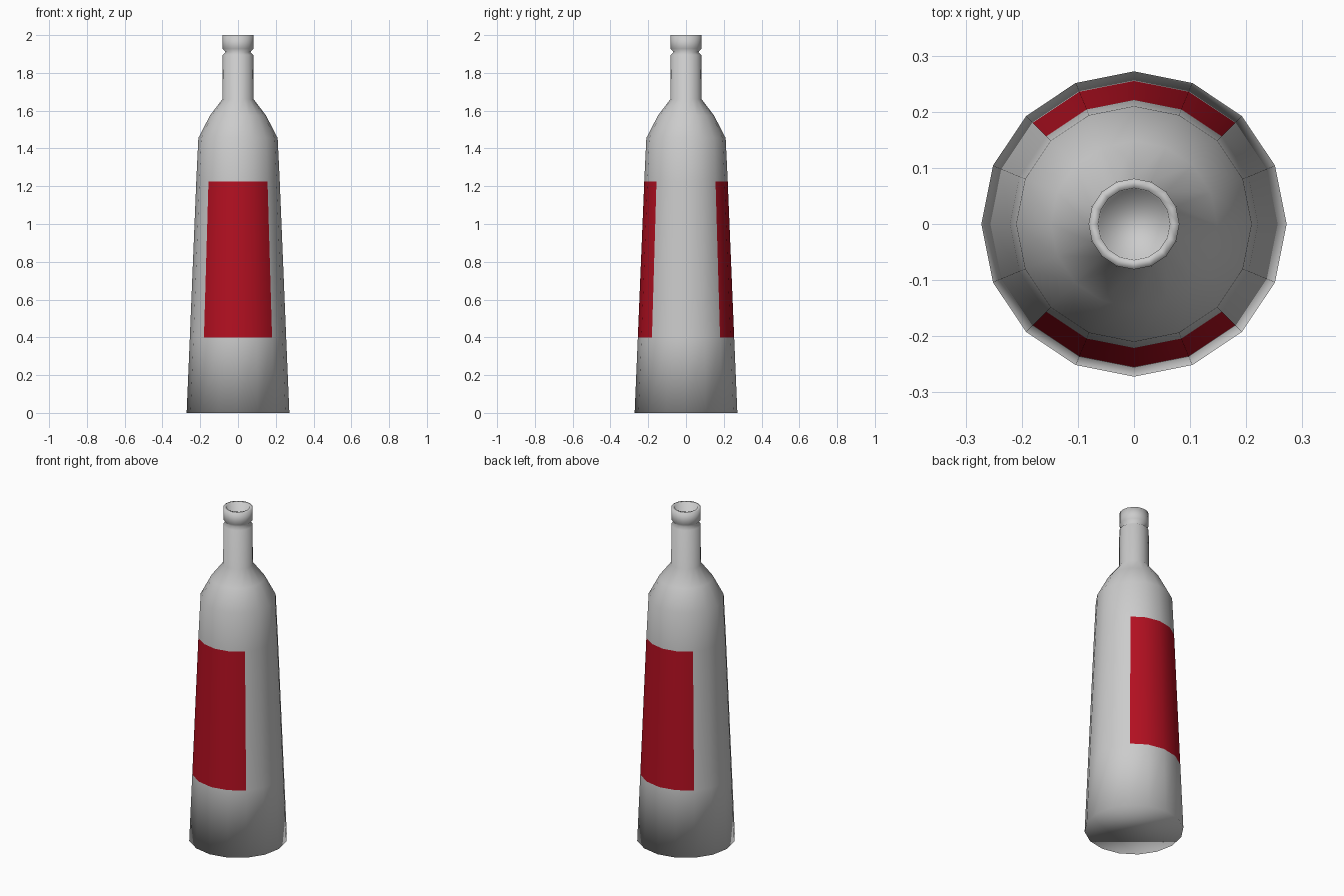
import bpy, bmesh, math

if "Cube" in bpy.data.objects:
    bpy.data.objects.remove(bpy.data.objects["Cube"])

SIDES = 16
# (radius, height) from the base up the outside, over the rim and down into the mouth
PROFILE = [(0.272, 0.0), (0.255, 0.40), (0.221, 1.225), (0.21, 1.455),
           (0.148, 1.575), (0.083, 1.66), (0.081, 1.895), (0.066, 1.91),
           (0.081, 1.928), (0.081, 2.0), (0.064, 2.0), (0.062, 1.92)]
LABEL_BAND = 1                                # profile segment holding the labels
LABEL_SIDES = {2, 3, 4, 5, 10, 11, 12, 13}    # back and front quarter turns


def ring(bm, radius, z):
    step = 2 * math.pi / SIDES
    return [bm.verts.new((radius * math.cos(i * step), radius * math.sin(i * step), z))
            for i in range(SIDES)]


# Bottle body, neck and lip as one lathed surface
bm = bmesh.new()
rings = [ring(bm, r, z) for r, z in PROFILE]
for band, (low, high) in enumerate(zip(rings, rings[1:])):
    for i in range(SIDES):
        j = (i + 1) % SIDES
        face = bm.faces.new((low[i], low[j], high[j], high[i]))
        if band == LABEL_BAND and i in LABEL_SIDES:
            face.material_index = 1

# Base and mouth floor
bm.faces.new(rings[0][::-1])
bm.faces.new(rings[-1])
for face in bm.faces:
    face.smooth = True

mesh = bpy.data.meshes.new("bottle")
bm.to_mesh(mesh)
bm.free()

# Grey glass and red labels
glass = bpy.data.materials.new("glass_grey")
glass.diffuse_color = (0.8, 0.8, 0.8, 1)
glass.use_nodes = True
glass.node_tree.nodes["Principled BSDF"].inputs["Base Color"].default_value = glass.diffuse_color
label = bpy.data.materials.new("label_red")
label.diffuse_color = (0.45, 0.005, 0.015, 1)
label.use_nodes = True
label.node_tree.nodes["Principled BSDF"].inputs["Base Color"].default_value = label.diffuse_color
mesh.materials.append(glass)
mesh.materials.append(label)

bottle = bpy.data.objects.new("bottle", mesh)
bpy.context.collection.objects.link(bottle)
